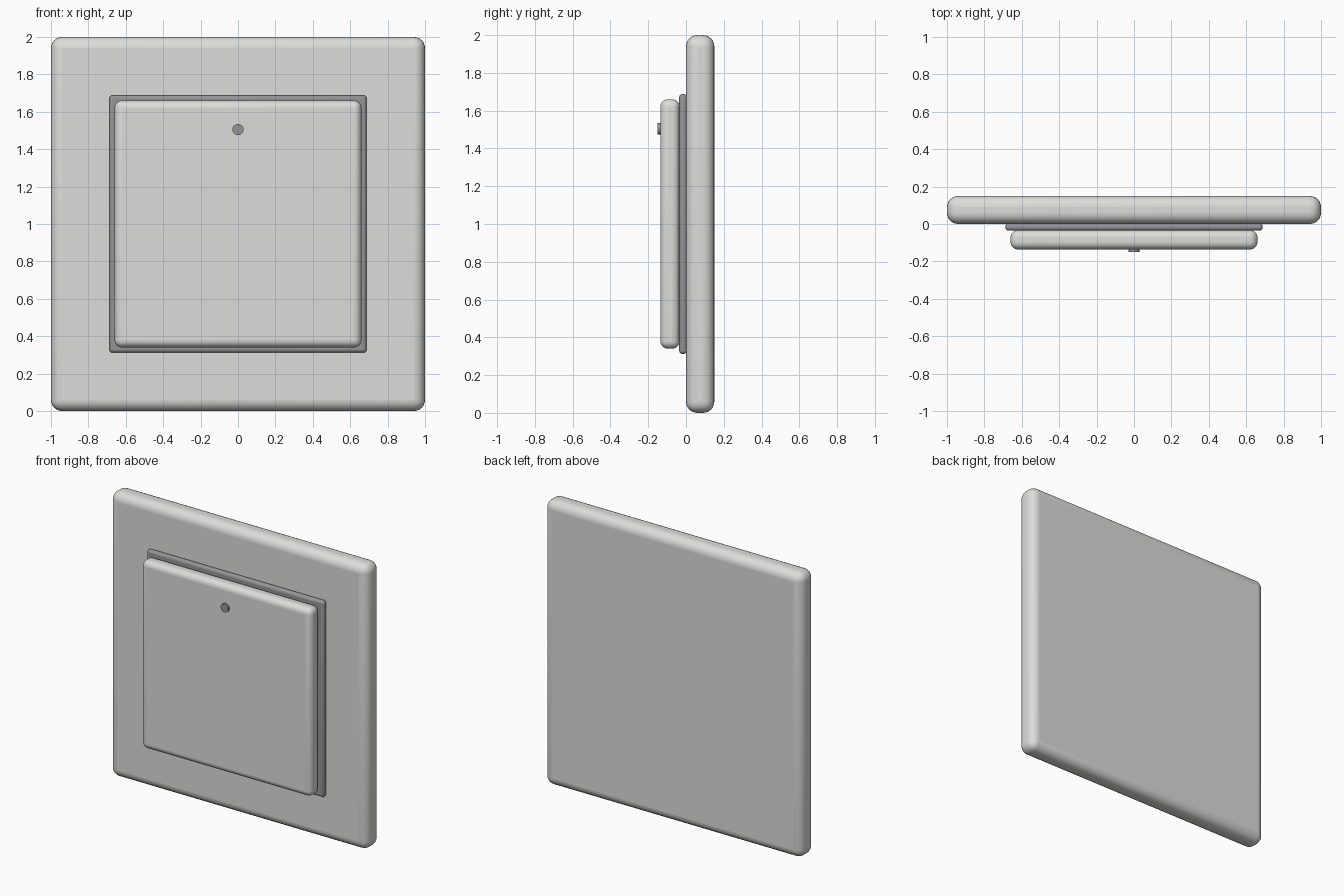
import bpy
import math

cube = bpy.data.objects.get("Cube")
if cube:
    bpy.data.objects.remove(cube, do_unlink=True)


def material(name, colour):
    mat = bpy.data.materials.new(name)
    mat.use_nodes = True
    mat.diffuse_color = colour
    mat.node_tree.nodes["Principled BSDF"].inputs["Base Color"].default_value = colour
    return mat


def finish(name, mat):
    obj = bpy.context.object
    obj.name = name
    obj.data.materials.append(mat)
    bpy.ops.object.shade_smooth_by_angle(angle=math.radians(35))
    return obj


def rounded_panel(name, half, front, back, radius, segments, mat):
    """Square upright panel with rounded edges, centred at z = 1."""
    bpy.ops.mesh.primitive_cube_add(size=1, location=(0, (front + back) / 2, 1))
    bpy.context.object.scale = (2 * half, back - front, 2 * half)
    bpy.ops.object.transform_apply(location=False, rotation=False, scale=True)
    obj = finish(name, mat)
    bevel = obj.modifiers.new("rounded_edges", "BEVEL")
    bevel.width = radius
    bevel.segments = segments
    bpy.ops.object.modifier_apply(modifier=bevel.name)
    bpy.ops.object.shade_smooth_by_angle(angle=math.radians(35))


light = material("light_plastic", (0.72, 0.72, 0.70, 1))
grey = material("grey_plastic", (0.30, 0.30, 0.31, 1))

# Wall plate, recessed surround and rocker
rounded_panel("wall_plate", 1.0, 0.0, 0.15, 0.06, 6, light)
rounded_panel("rocker_surround", 0.688, -0.036, 0.005, 0.018, 4, grey)
rounded_panel("rocker", 0.66, -0.136, -0.033, 0.04, 6, light)

# Small indicator lamp near the top of the rocker
bpy.ops.mesh.primitive_cylinder_add(vertices=16, radius=0.03, depth=0.03,
                                    location=(0, -0.135, 1.505),
                                    rotation=(math.pi / 2, 0, 0))
finish("indicator_lamp", grey)
